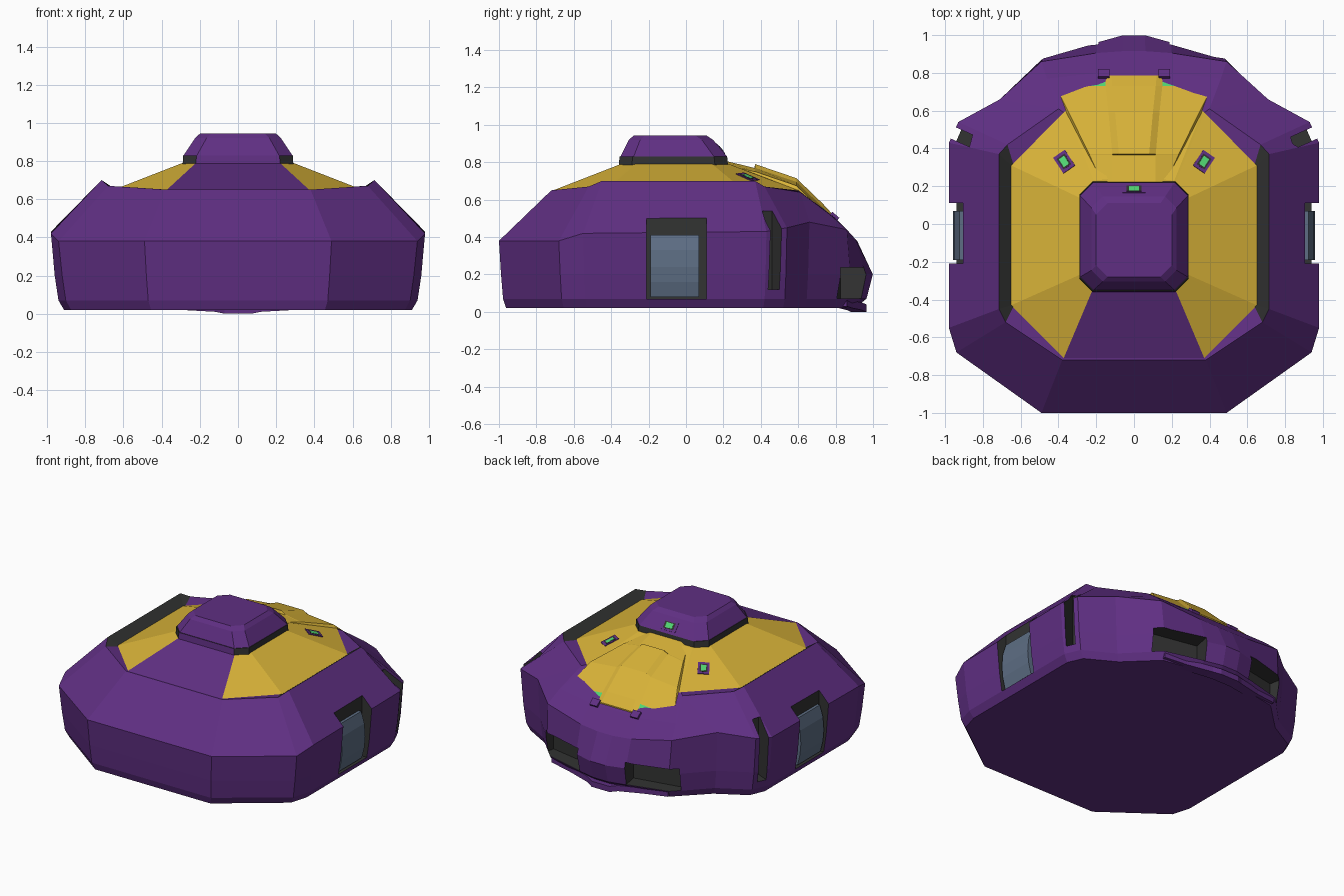
import bpy, bmesh, math
from mathutils import Vector, Matrix

if "Cube" in bpy.data.objects:
    bpy.data.objects.remove(bpy.data.objects["Cube"])


def material(name, rgb):
    m = bpy.data.materials.new(name)
    m.diffuse_color = (*rgb, 1)
    m.use_nodes = True
    m.node_tree.nodes["Principled BSDF"].inputs["Base Color"].default_value = m.diffuse_color
    return m


MATS = [material("purple", (0.115, 0.028, 0.225)), material("charcoal", (0.032, 0.033, 0.032)),
        material("yellow", (0.69, 0.45, 0.04)), material("green", (0.085, 0.68, 0.17)),
        material("slate_glass", (0.11, 0.155, 0.23))]
PURPLE, DARK, YELLOW, GREEN, GLASS = range(5)


def finish(name, bm):
    bmesh.ops.recalc_face_normals(bm, faces=bm.faces)
    me = bpy.data.meshes.new(name)
    bm.to_mesh(me)
    bm.free()
    for m in MATS:
        me.materials.append(m)
    ob = bpy.data.objects.new(name, me)
    bpy.context.collection.objects.link(ob)
    return ob


def loft(name, rings, rule):
    """Skin closed rings and cap both ends; rule(ring, segment) gives the colour."""
    bm = bmesh.new()
    vs = [[bm.verts.new(p) for p in r] for r in rings]
    n = len(rings[0])
    for i in range(len(vs) - 1):
        for j in range(n):
            k = (j + 1) % n
            f = bm.faces.new((vs[i][j], vs[i][k], vs[i + 1][k], vs[i + 1][j]))
            f.material_index = rule(i, j)
    bm.faces.new(vs[0]).material_index = rule(0, 0)
    bm.faces.new(vs[-1]).material_index = rule(len(vs) - 2, 0)
    return finish(name, bm)


def mirrored(half):
    return half + [(-x, y, z) for x, y, z in reversed(half)]


def box(name, size, mat, matrix):
    bm = bmesh.new()
    bmesh.ops.create_cube(bm, size=1, matrix=matrix @ Matrix.Diagonal((*size, 1)))
    for f in bm.faces:
        f.material_index = mat
    return finish(name, bm)


# Hull: a belt outline, shrunk downwards with a bulging nose, then stepped in to the roof
belt = [(.49, -1, .38), (.94, -.68, .38), (.98, -.55, .42), (.98, .43, .43), (.93, .54, .45),
        (.71, .66, .48), (.49, .86, .44), (.2, .905, .39), (.06, .915, .38)]


def below_belt(z, scale, bulge):
    share = {6: .3, 7: .7, 8: 1}
    return [(x * scale, y * (.45 + .55 * scale) + bulge * share.get(i, 0), z)
            for i, (x, y, _) in enumerate(belt)]


def octant(hx, y0, y1, cx, cy):
    """Half outline of a chamfered roof ring, with doubled corners to match the belt."""
    return [(cx, y0), (hx - .01, y0 + cy - .01), (hx, y0 + cy), (hx, y1 - cy), (hx - .01, y1 - cy + .01),
            (cx, y1), (cx * .97, y1 + .01), (cx * .5, y1 + .02), (cx * .25, y1 + .02)]


rim = [(.38, -.72, .65), (.68, -.52, .67), (.715, -.45, .70), (.715, .37, .70), (.67, .42, .67),
       (.40, .61, .64), (.46, .77, .52), (.2, .80, .50), (.12, .80, .50)]
eaves = [(x, y, .65) for x, y in octant(.65, -.71, .59, .372, .28)]
seat = [(x, y, .79) for x, y in octant(.29, -.35, .22, .22, .08)]
hull = [below_belt(.02, .93, .02), below_belt(.07, .96, .07), below_belt(.20, .98, .094),
        belt, rim, eaves, seat]


def hull_colour(ring, seg):
    side = min(seg, 16 - seg)
    if seg == 17 or ring < 4:
        return PURPLE
    if ring == 4:
        return DARK if side in (1, 2, 3) else PURPLE
    return YELLOW


body = loft("hull", [mirrored(r) for r in hull], hull_colour)


# Recesses: side doors, rear-corner slits and nose vents
def cut(name, loc, size, angle):
    for s in (1, -1):
        m = Matrix.Translation((s * loc[0], loc[1], loc[2])) @ Matrix.Rotation(s * angle, 4, 'Z')
        c = box(name, size, DARK, m)
        c.hide_render = True
        c.display_type = 'WIRE'
        mod = body.modifiers.new(name, 'BOOLEAN')
        mod.operation = 'DIFFERENCE'
        mod.solver = 'EXACT'
        mod.object = c


cut("door_cutter", (1.0, -.05, .30), (.19, .32, .46), 0)
cut("slit_cutter", (.93, .47, .33), (.2, .065, .42), math.radians(24))
cut("vent_cutter", (.36, .90, .155), (.36, .22, .165), math.radians(-11))

# Bowed door glass
for s in (1, -1):
    ring = [(.93, .08), (.95, .16), (.957, .24), (.95, .33), (.925, .41), (.89, .41), (.89, .08)]
    loft("door_glass", [[(s * x, y, z) for x, z in ring] for y in (-.19, .07)],
         lambda i, j: GLASS)

# Lip below the nose
lip = [(.46, .80, .86, .05), (.3, .82, .89, .04), (.12, .86, .94, .03), (.07, .88, .965, .02)]
stations = [[(x, y0, z + .02), (x, y1, z + .02), (x, y1, z - .02), (x, y0, z - .02)]
            for x, y0, y1, z in lip]
stations += [[(-x, y, z) for x, y, z in r] for r in reversed(stations)]
loft("nose_lip", stations, lambda i, j: PURPLE)

# Raised nose plate with central spine and green lamp strips
plate = []
for y, z, spine, edge, lift in [(.20, .81, .08, .16, .0), (.365, .77, .08, .235, .0),
                                (.37, .77, .08, .237, .02), (.59, .695, .10, .345, .02),
                                (.73, .56, .115, .415, .02), (.785, .505, .12, .435, .015)]:
    half = [(spine, y, z + lift), (spine + .035, y, z), (edge, y, z - .02),
            (edge + .025, y, z - .06), (edge - .03, y, z - .11)]
    plate.append(mirrored(half))
loft("nose_plate", plate, lambda i, j: GREEN if i == 4 and j in (1, 2, 6, 7) else YELLOW)

# Purple brow blocks beside the spine end
for s in (1, -1):
    box("brow_block", (.06, .05, .05), PURPLE,
        Matrix.Translation((s * .16, .785, .50)) @ Matrix.Rotation(-.7, 4, 'X'))


# Hatch: dark collar below a bevelled purple cap
def octagon(hx, y0, y1, c, z):
    return mirrored([(hx - c, y0, z), (hx, y0 + c, z), (hx, y1 - c, z), (hx - c, y1, z)])


loft("hatch_collar", [octagon(.29, -.36, .225, .07, .78), octagon(.288, -.355, .22, .07, .83)],
     lambda i, j: PURPLE if j == 7 else DARK)
loft("hatch_cap", [octagon(.285, -.35, .22, .07, .83), octagon(.225, -.305, .145, .06, .92),
                   octagon(.20, -.28, .11, .06, .943)], lambda i, j: PURPLE)


# Small lamps: purple plate, dark recess and green centre
def lamp(name, origin, normal, up, w, h):
    n = Vector(normal).normalized()
    u = Vector(up)
    u = (u - n * u.dot(n)).normalized()
    r = u.cross(n)
    m = Matrix((r, u, n)).transposed().to_4x4()
    m.translation = Vector(origin)
    box(name + "_frame", (w, h, .005), PURPLE, m)
    box(name + "_recess", (w * .68, h * .68, .007), DARK, m)
    box(name + "_light", (w * .45, h * .5, .009), GREEN, m)


for s in (1, -1):
    a, b, c = (Vector((s * p[0], p[1], p[2])) for p in (seat[5], eaves[5], eaves[3]))
    nrm = (b - a).cross(c - a)
    if nrm.z < 0:
        nrm = -nrm
    p = Vector((s * .37, .33, 0))
    p.z = a.z - (nrm.x * (p.x - a.x) + nrm.y * (p.y - a.y)) / nrm.z + .002
    lamp("roof_lamp", p, nrm, (s * .55, .83, -.3), .075, .105)
lamp("hatch_lamp", (0, .186, .872), (0, .09, .075), (0, 0, 1), .12, .07)
